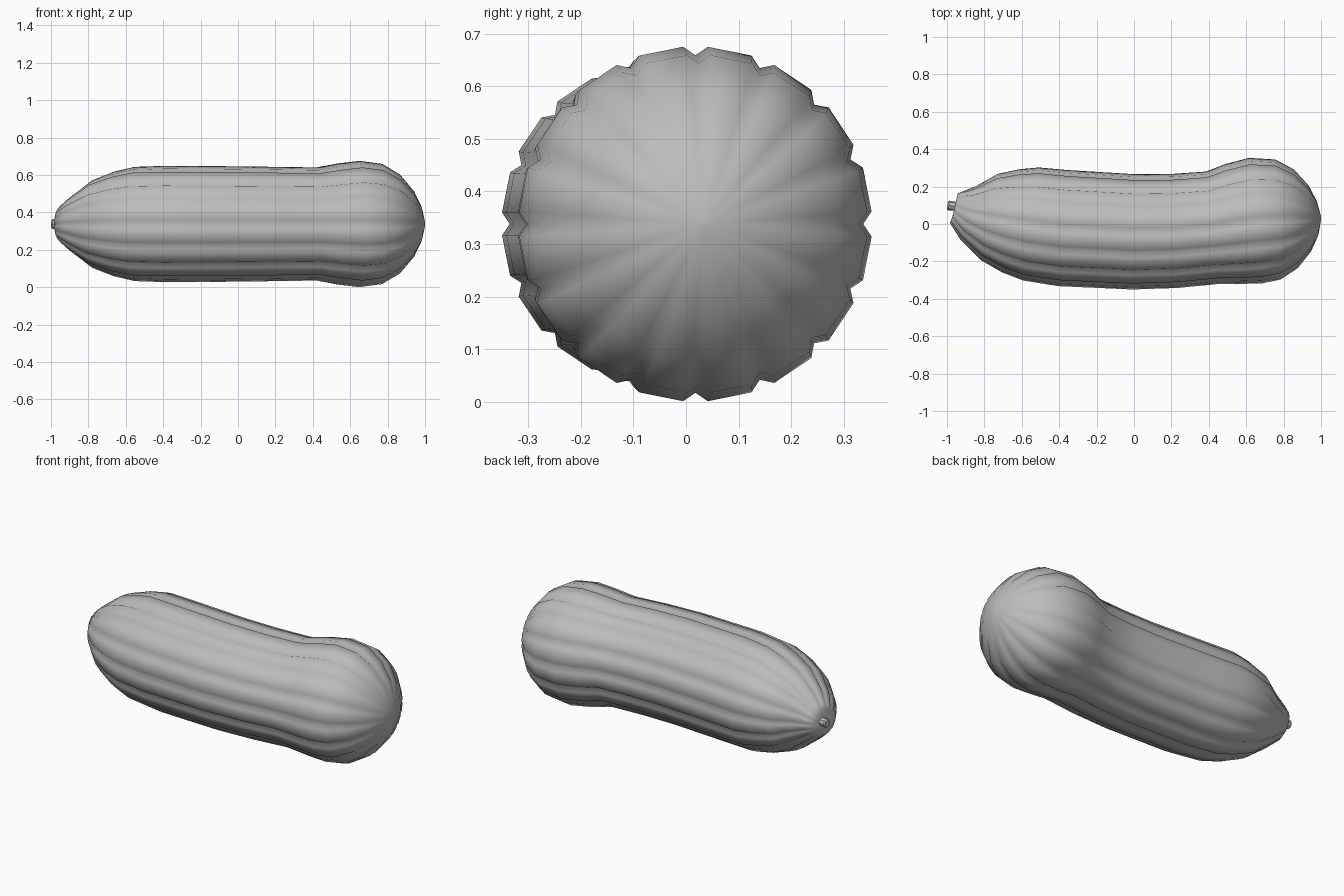
import bpy, bmesh
from math import sin, cos, radians
from mathutils import Vector

if "Cube" in bpy.data.objects:
    bpy.data.objects.remove(bpy.data.objects["Cube"])

RIBS, HEIGHT = 16, 0.338

grey = bpy.data.materials.new("plain_grey")
grey.use_nodes = True
colour = (0.5, 0.5, 0.5, 1)
grey.diffuse_color = colour
grey.node_tree.nodes["Principled BSDF"].inputs["Base Color"].default_value = colour


def loft(name, stations, section):
    """Skin rings along a bent spine; each station is x, y, radius, groove depth."""
    bm = bmesh.new()
    spine = [Vector((x, y, HEIGHT)) for x, y, r, d in stations]
    rings = []
    for i, (x, y, r, d) in enumerate(stations):
        along = (spine[min(i + 1, len(spine) - 1)] - spine[max(i - 1, 0)]).normalized()
        side = Vector((-along.y, along.x, 0))
        ring = []
        for angle, groove in section:
            k = r * (1 - d * groove)
            ring.append(bm.verts.new(spine[i] + side * k * cos(angle)
                                     + Vector((0, 0, k * sin(angle)))))
        rings.append(ring)
    n = len(section)
    for a, b in zip(rings, rings[1:]):
        for j in range(n):
            bm.faces.new((a[j], a[(j + 1) % n], b[(j + 1) % n], b[j]))
    bm.faces.new(rings[0])
    bm.faces.new(rings[-1])
    bmesh.ops.recalc_face_normals(bm, faces=bm.faces)
    mesh = bpy.data.meshes.new(name)
    bm.to_mesh(mesh)
    bm.free()
    mesh.materials.append(grey)
    obj = bpy.data.objects.new(name, mesh)
    bpy.context.collection.objects.link(obj)
    return obj


# Ribbed cross-section: a narrow V groove between broad ribs
ribbed = [(radians(k * 360 / RIBS + off), off == 0)
          for k in range(RIBS) for off in (-4, 0, 4)]
plain = [(radians(k * 45), 0) for k in range(8)]

# Body, from the tapered stem end to the rounded head
body = loft("squash_body", [
    (-0.958, 0.095, 0.07, 0.02), (-0.945, 0.092, 0.095, 0.05),
    (-0.885, 0.062, 0.15, 0.06), (-0.775, 0.038, 0.235, 0.05),
    (-0.66, 0.017, 0.28, 0.05), (-0.55, 0, 0.306, 0.05),
    (-0.38, -0.022, 0.312, 0.05), (0, -0.042, 0.309, 0.05),
    (0.22, -0.037, 0.306, 0.05), (0.42, -0.02, 0.303, 0.05),
    (0.54, 0, 0.325, 0.05), (0.65, 0.018, 0.338, 0.05),
    (0.77, 0.024, 0.322, 0.05), (0.865, 0.028, 0.265, 0.05),
    (0.94, 0.031, 0.177, 0.04), (0.982, 0.033, 0.09, 0.02),
    (1, 0.034, 0.01, 0)], ribbed)
body.data.shade_smooth()

# Short stem stub
stem = loft("stem", [(-0.997, 0.1, 0.02, 0), (-0.99, 0.099, 0.026, 0),
                     (-0.95, 0.094, 0.024, 0)], plain)
bpy.ops.object.select_all(action="DESELECT")
stem.select_set(True)
bpy.context.view_layer.objects.active = stem
bpy.ops.object.shade_smooth_by_angle(angle=radians(40))
